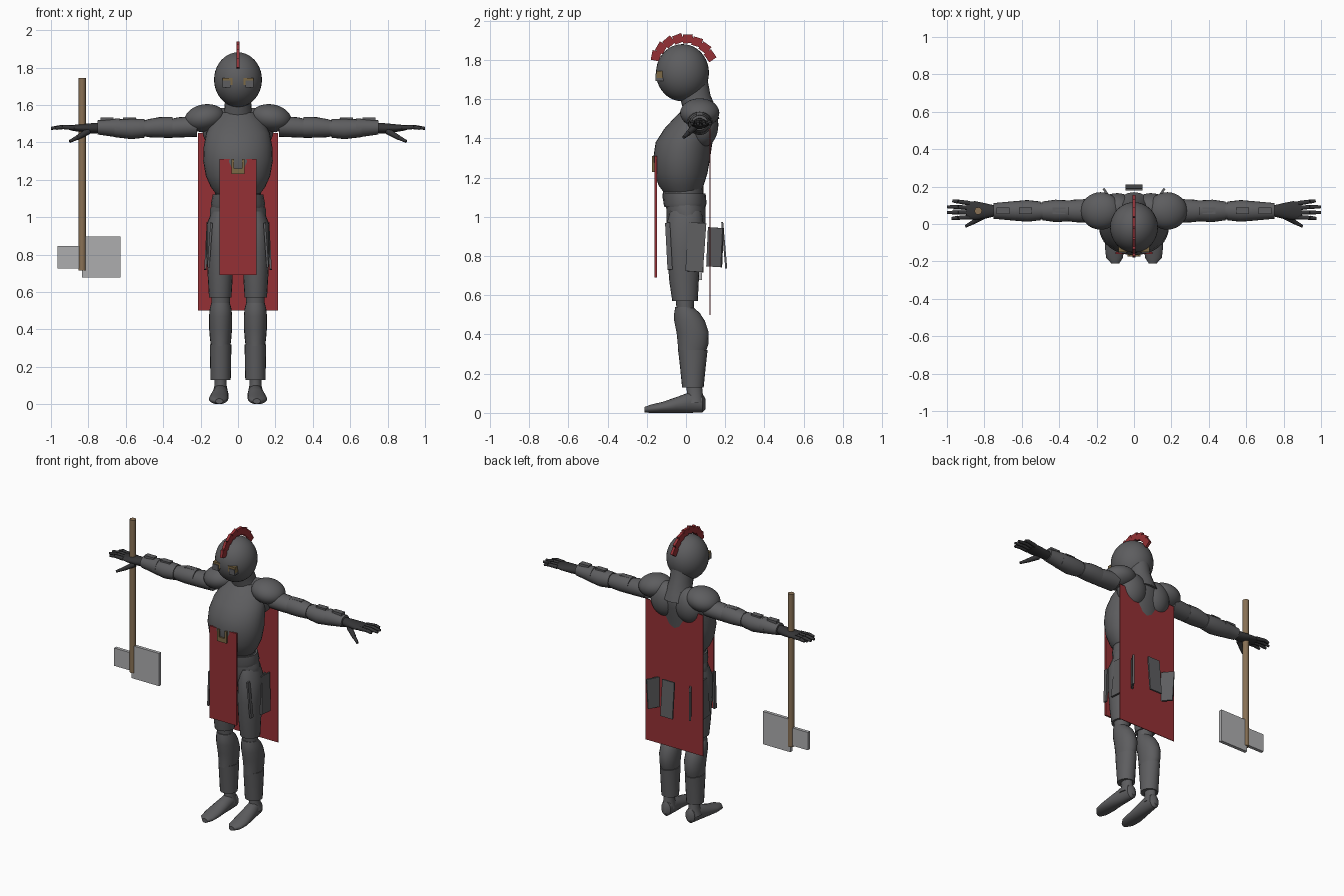
import bpy, bmesh, math
from mathutils import Matrix, Vector, Euler

default_cube = bpy.data.objects.get("Cube")
if default_cube:
    bpy.data.objects.remove(default_cube, do_unlink=True)


def make_material(name, red, green, blue):
    material = bpy.data.materials.new(name)
    material.use_nodes = True
    colour = (red, green, blue, 1)
    material.diffuse_color = colour
    material.node_tree.nodes["Principled BSDF"].inputs["Base Color"].default_value = colour
    return material


steel = make_material("dark steel", .11, .11, .115)
glove = make_material("black glove", .035, .035, .037)
cloth = make_material("red cloth", .3, .03, .035)
wood = make_material("brown wood", .25, .165, .09)
brass = make_material("dull brass", .2, .14, .06)
silver = make_material("light silver", .42, .42, .43)


def finish(name, bm, material, smooth=True):
    bmesh.ops.recalc_face_normals(bm, faces=bm.faces[:])
    mesh = bpy.data.meshes.new(name)
    bm.to_mesh(mesh)
    bm.free()
    mesh.materials.append(material)
    part = bpy.data.objects.new(name, mesh)
    bpy.context.scene.collection.objects.link(part)
    if smooth:
        bpy.ops.object.select_all(action='DESELECT')
        part.select_set(True)
        bpy.context.view_layer.objects.active = part
        bpy.ops.object.shade_smooth_by_angle(angle=math.radians(40))
    return part


def box(name, centre, size, material, rotation=(0, 0, 0)):
    bm = bmesh.new()
    turn = Euler([math.radians(a) for a in rotation]).to_matrix().to_4x4()
    matrix = Matrix.Translation(centre) @ turn @ Matrix.Diagonal((*size, 1))
    bmesh.ops.create_cube(bm, size=1, matrix=matrix)
    return finish(name, bm, material, False)


def ball(name, centre, radii, material, tilt=0):
    bm = bmesh.new()
    matrix = (Matrix.Translation(centre) @ Matrix.Rotation(math.radians(tilt), 4, 'Y')
              @ Matrix.Diagonal((*radii, 1)))
    bmesh.ops.create_uvsphere(bm, u_segments=32, v_segments=20, radius=1, matrix=matrix)
    return finish(name, bm, material)


# Elliptical rings along an axis: (position, centre u, centre v, radius u, radius v)
def loft(name, axis, rings, material, side=1, sides=20):
    bm = bmesh.new()
    loops = []
    for t, u, v, ru, rv in rings:
        loop = []
        for i in range(sides):
            a = math.tau * i / sides
            p, q = u + ru * math.cos(a), v + rv * math.sin(a)
            x, y, z = {'x': (t, p, q), 'y': (p, t, q), 'z': (p, q, t)}[axis]
            loop.append(bm.verts.new((x * side, y, z)))
        loops.append(loop)
    for low, high in zip(loops, loops[1:]):
        for i in range(sides):
            j = (i + 1) % sides
            bm.faces.new((low[i], low[j], high[j], high[i]))
    bm.faces.new(loops[0])
    bm.faces.new(loops[-1])
    return finish(name, bm, material)


def rod(name, start, end, r1, r2, material, sides=10):
    start, end = Vector(start), Vector(end)
    span = end - start
    bm = bmesh.new()
    turn = span.to_track_quat('Z', 'Y').to_matrix().to_4x4()
    bmesh.ops.create_cone(bm, cap_ends=True, segments=sides, radius1=r1, radius2=r2,
                          depth=span.length, matrix=Matrix.Translation((start + end) / 2) @ turn)
    return finish(name, bm, material)


# Torso
loft("breastplate", 'z', [
    (1.12, 0, -.02, .115, .09), (1.16, 0, -.025, .145, .115), (1.22, 0, -.025, .172, .134),
    (1.3, 0, -.022, .186, .145), (1.38, 0, -.01, .183, .145), (1.45, 0, .02, .17, .13),
    (1.51, 0, .05, .14, .105), (1.56, 0, .07, .09, .07)], steel, sides=32)
loft("waist", 'z', [(1.06, 0, -.01, .13, .1), (1.1, 0, -.015, .125, .105),
                    (1.15, 0, -.015, .12, .1)], steel)
loft("hips", 'z', [(.9, 0, 0, .08, .07), (.97, 0, 0, .15, .1),
                   (1.04, 0, 0, .15, .1), (1.09, 0, -.01, .13, .1)], steel)
loft("belt", 'z', [(1.05, 0, -.005, .14, .105), (1.07, 0, -.005, .145, .11),
                   (1.12, 0, -.01, .135, .11)], steel)
loft("neck", 'z', [(1.5, 0, .085, .1, .085), (1.55, 0, .07, .075, .085),
                   (1.62, 0, .045, .07, .08), (1.7, 0, .03, .07, .08)], steel)

# Helmet with crest
ball("helmet", (0, -.018, 1.735), (.128, .135, .146), steel)
for i in range(8):
    a = math.radians(23 + i * 134 / 7)
    place = (0, -.015 + .15 * math.cos(a), 1.765 + .145 * math.sin(a))
    box("crest_block", place, (.018, .05, .045), cloth, (math.degrees(a) - 78, 0, 0))
for s in (-1, 1):
    box("eye_frame", (s * .056, -.125, 1.726), (.052, .05, .038), brass)
    box("eye_plate", (s * .061, -.13, 1.712), (.042, .05, .038), steel)

# Hanging cloth and emblem
box("tabard", (0, -.155, 1), (.2, .012, .62), cloth)
box("cape", (0, .122, .975), (.43, .004, .95), cloth)
box("emblem_base", (0, -.167, 1.245), (.07, .012, .03), brass)
for s in (-1, 1):
    box("emblem_prong", (s * .028, -.167, 1.275), (.015, .012, .07), brass)

for s in (-1, 1):
    # Shoulders and upper back
    ball("shoulder_pad", (s * .178, .07, 1.53), (.108, .1, .073), steel, s * 10)
    ball("shoulder_blade", (s * .09, .085, 1.47), (.1, .08, .115), steel)

    # Arm sleeves
    loft("upper_arm", 'x', [(.22, .07, 1.485, .065, .055), (.32, .07, 1.48, .06, .054),
                            (.37, .07, 1.475, .052, .048)], steel, s)
    loft("elbow_sleeve", 'x', [(.35, .07, 1.48, .056, .056), (.42, .07, 1.48, .06, .055),
                               (.49, .07, 1.475, .05, .047)], steel, s)
    loft("elbow", 'x', [(.46, .07, 1.475, .045, .044), (.54, .07, 1.475, .045, .044)], steel, s)
    loft("forearm", 'x', [(.5, .07, 1.475, .05, .05), (.57, .07, 1.472, .058, .055),
                          (.66, .07, 1.475, .05, .047)], steel, s)
    loft("bracer", 'x', [(.63, .07, 1.477, .053, .052), (.75, .07, 1.48, .042, .038)], steel, s)
    for x in (.4, .58, .7):
        box("arm_plate", (s * x, .07, 1.525), (.07, .035, .018), steel)

    # Hand with fingers
    loft("hand", 'x', [(.74, .07, 1.477, .028, .028), (.79, .07, 1.475, .04, .027),
                       (.85, .072, 1.476, .05, .02), (.895, .072, 1.478, .047, .014)], glove, s)
    for i, reach in enumerate((.975, 1, .998, .97)):
        knuckle = (s * .88, .036 + i * .025, 1.478)
        joint = (s * .94, .033 + i * .029, 1.482)
        tip = (s * reach, .03 + i * .031, 1.475)
        rod("finger", knuckle, joint, .013, .011, glove)
        rod("fingertip", joint, tip, .012, .008, glove)
    rod("thumb", (s * .8, .045, 1.46), (s * .86, .01, 1.425), .018, .013, glove)
    rod("thumb_tip", (s * .85, .015, 1.43), (s * .9, -.012, 1.405), .013, .008, glove)

    # Legs
    loft("thigh", 'z', [(.57, .095, -.005, .06, .065), (.67, .095, -.01, .066, .075),
                        (.82, .097, -.012, .072, .085), (.96, .1, -.005, .068, .095),
                        (1.03, .09, 0, .05, .08)], steel, s)
    loft("knee", 'z', [(.5, .093, 0, .045, .045), (.55, .093, -.005, .05, .045),
                       (.6, .093, -.005, .05, .05)], steel, s)
    loft("calf", 'z', [(.31, .093, .03, .052, .07), (.35, .093, .036, .057, .078),
                       (.41, .093, .034, .062, .082), (.47, .093, .018, .062, .078),
                       (.51, .093, .005, .058, .065), (.54, .093, -.01, .05, .045)], steel, s)
    loft("greave", 'z', [(.13, .093, .035, .054, .055), (.22, .093, .035, .056, .064),
                         (.32, .093, .035, .058, .075)], steel, s)
    loft("ankle", 'z', [(.05, .095, .045, .045, .05), (.1, .093, .045, .032, .04),
                        (.16, .093, .04, .032, .04)], steel, s)
    loft("foot", 'y', [(.1, .09, .045, .015, .025), (.085, .09, .05, .035, .047),
                       (.02, .094, .053, .042, .053), (-.05, .1, .04, .048, .04),
                       (-.12, .104, .028, .052, .028), (-.18, .104, .021, .045, .021),
                       (-.212, .1, .016, .02, .014)], steel, s)

    # Hanging thigh plates
    box("side_tasset", (s * .168, .05, .845), (.012, .09, .25), steel, (-4, s * -3, 0))
    box("front_tasset", (s * .15, -.088, .85), (.012, .025, .24), steel, (3, s * -4, 0))
    box("rear_tasset", (s * .135, .148, .845), (.012, .09, .2), steel, (-3, 0, s * -34))

box("tail_tasset", (0, .195, .855), (.09, .01, .24), steel, (5, 0, 0))

# Axe
rod("axe_handle", (-.833, .07, .715), (-.833, .07, 1.745), .02, .02, wood, 12)
box("axe_blade", (-.732, .07, .787), (.205, .022, .22), silver)
box("axe_back_blade", (-.903, .07, .785), (.125, .022, .12), silver)
